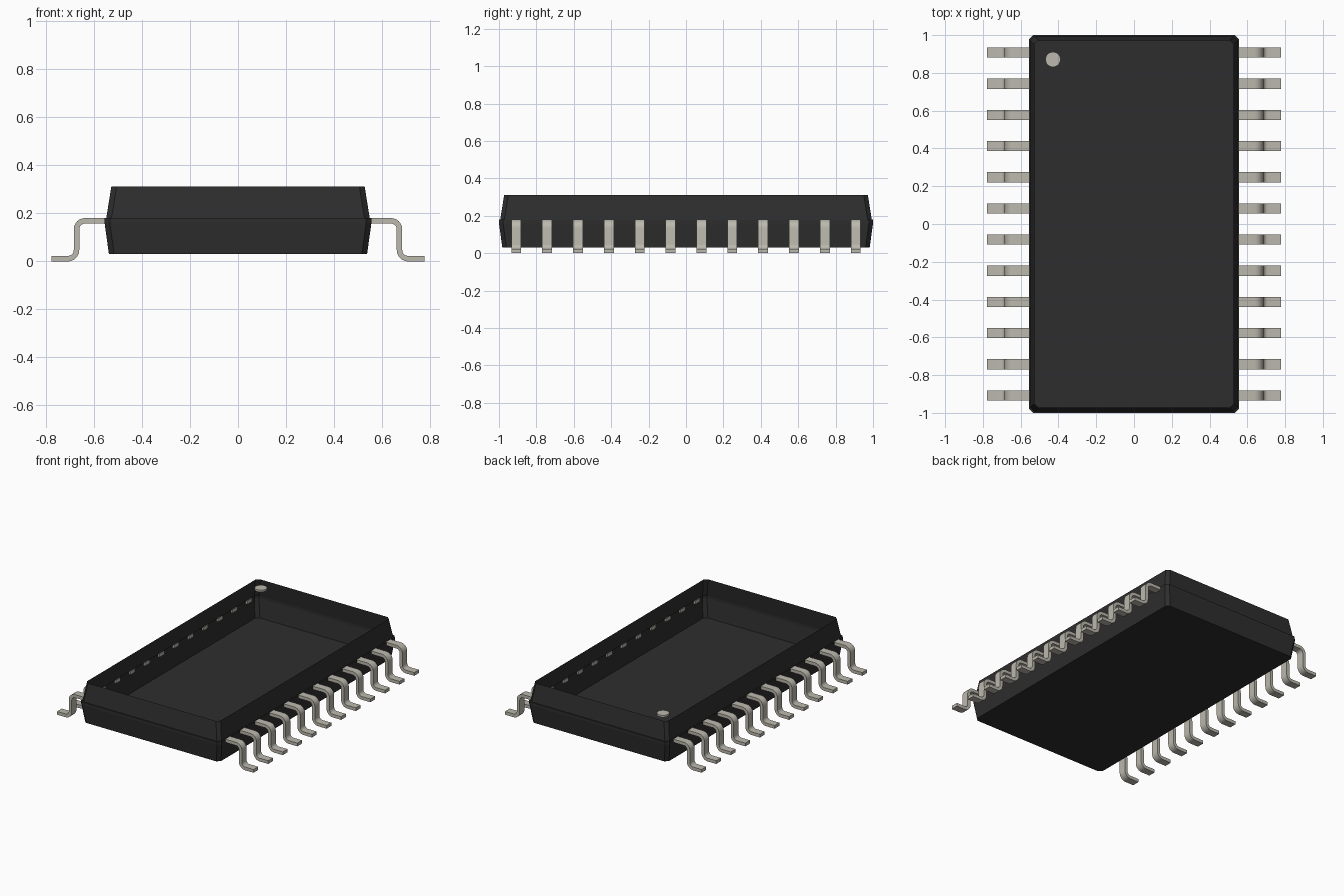
import bpy
import bmesh
import math
from mathutils import Vector

if "Cube" in bpy.data.objects:
    bpy.data.objects.remove(bpy.data.objects["Cube"], do_unlink=True)


def make_material(name, rgb):
    mat = bpy.data.materials.new(name)
    mat.use_nodes = True
    mat.diffuse_color = (*rgb, 1)
    bsdf = mat.node_tree.nodes["Principled BSDF"]
    bsdf.inputs["Base Color"].default_value = (*rgb, 1)
    bsdf.inputs["Roughness"].default_value = 0.6
    return mat


def make_object(name, mesh, location=(0, 0, 0), turn=0):
    obj = bpy.data.objects.new(name, mesh)
    obj.location = location
    obj.rotation_euler.z = turn
    bpy.context.collection.objects.link(obj)
    return obj


def finish_mesh(bm, name, mat):
    mesh = bpy.data.meshes.new(name)
    bm.to_mesh(mesh)
    bm.free()
    mesh.materials.append(mat)
    return mesh


black = make_material("black plastic", (0.027, 0.027, 0.027))
metal = make_material("pale metal", (0.50, 0.48, 0.42))


# Body: open-topped thin shell, chamfered corners, ledge at the parting line
def ring(bm, x, y, z, c=0.022):
    pts = [(x, y - c), (x - c, y), (c - x, y), (-x, y - c),
           (-x, c - y), (c - x, -y), (x - c, -y), (x, c - y)]
    return [bm.verts.new((px, py, z)) for px, py in pts]


bm = bmesh.new()
levels = [(0.538, 0.982, 0.03), (0.556, 1.0, 0.16), (0.556, 1.0, 0.181),
          (0.549, 0.993, 0.181), (0.528, 0.972, 0.312)]
rings = [ring(bm, *level) for level in levels]
for low, high in zip(rings, rings[1:]):
    for i in range(8):
        j = (i + 1) % 8
        bm.faces.new((low[i], low[j], high[j], high[i]))
bm.faces.new(rings[0][::-1])
make_object("body_shell", finish_mesh(bm, "body_shell", black))

# Pin-one marker: thin disc level with the rim
bm = bmesh.new()
bmesh.ops.create_cone(bm, cap_ends=True, segments=32, radius1=0.04,
                      radius2=0.04, depth=0.014)
make_object("corner_marker", finish_mesh(bm, "corner_marker", metal),
            (-0.429, 0.871, 0.305))

# Lead: gull-wing strip made from a centre line with two rounded bends
THICK, WIDTH, BEND, STEPS = 0.023, 0.053, 0.036, 6
upper, lower, post = 0.1695, THICK / 2, 0.673
path = [(Vector((0.543, upper)), Vector((0, 1)))]
for k in range(STEPS + 1):
    a = math.radians(90 - 90 * k / STEPS)
    n = Vector((math.cos(a), math.sin(a)))
    path.append((Vector((post - BEND, upper - BEND)) + n * BEND, n))
for k in range(STEPS + 1):
    a = math.radians(180 + 90 * k / STEPS)
    n = Vector((math.cos(a), math.sin(a)))
    path.append((Vector((post + BEND, lower + BEND)) + n * BEND, -n))
path.append((Vector((0.777, lower)), Vector((0, 1))))

bm = bmesh.new()
sections = []
for p, n in path:
    a, b = p + n * THICK / 2, p - n * THICK / 2
    sections.append([bm.verts.new((q.x, y, q.y)) for q, y in
                     ((a, -WIDTH / 2), (a, WIDTH / 2),
                      (b, WIDTH / 2), (b, -WIDTH / 2))])
for s, t in zip(sections, sections[1:]):
    for i in range(4):
        j = (i + 1) % 4
        bm.faces.new((s[i], s[j], t[j], t[i]))
bm.faces.new(sections[0])
bm.faces.new(sections[-1][::-1])
bmesh.ops.recalc_face_normals(bm, faces=bm.faces)
lead_mesh = finish_mesh(bm, "lead", metal)

# Twelve leads along each long side
for i in range(12):
    y = (i - 5.5) * 0.165
    left = make_object(f"lead_left_{i + 1:02d}", lead_mesh, (0, y, 0))
    make_object(f"lead_right_{i + 1:02d}", lead_mesh, (0, y, 0), math.pi)

# Smooth the lead bends and the marker rim, keeping edges sharp
for obj in (left, bpy.data.objects["corner_marker"]):
    for other in bpy.context.selected_objects:
        other.select_set(False)
    obj.select_set(True)
    bpy.context.view_layer.objects.active = obj
    bpy.ops.object.shade_smooth_by_angle(angle=math.radians(30))
